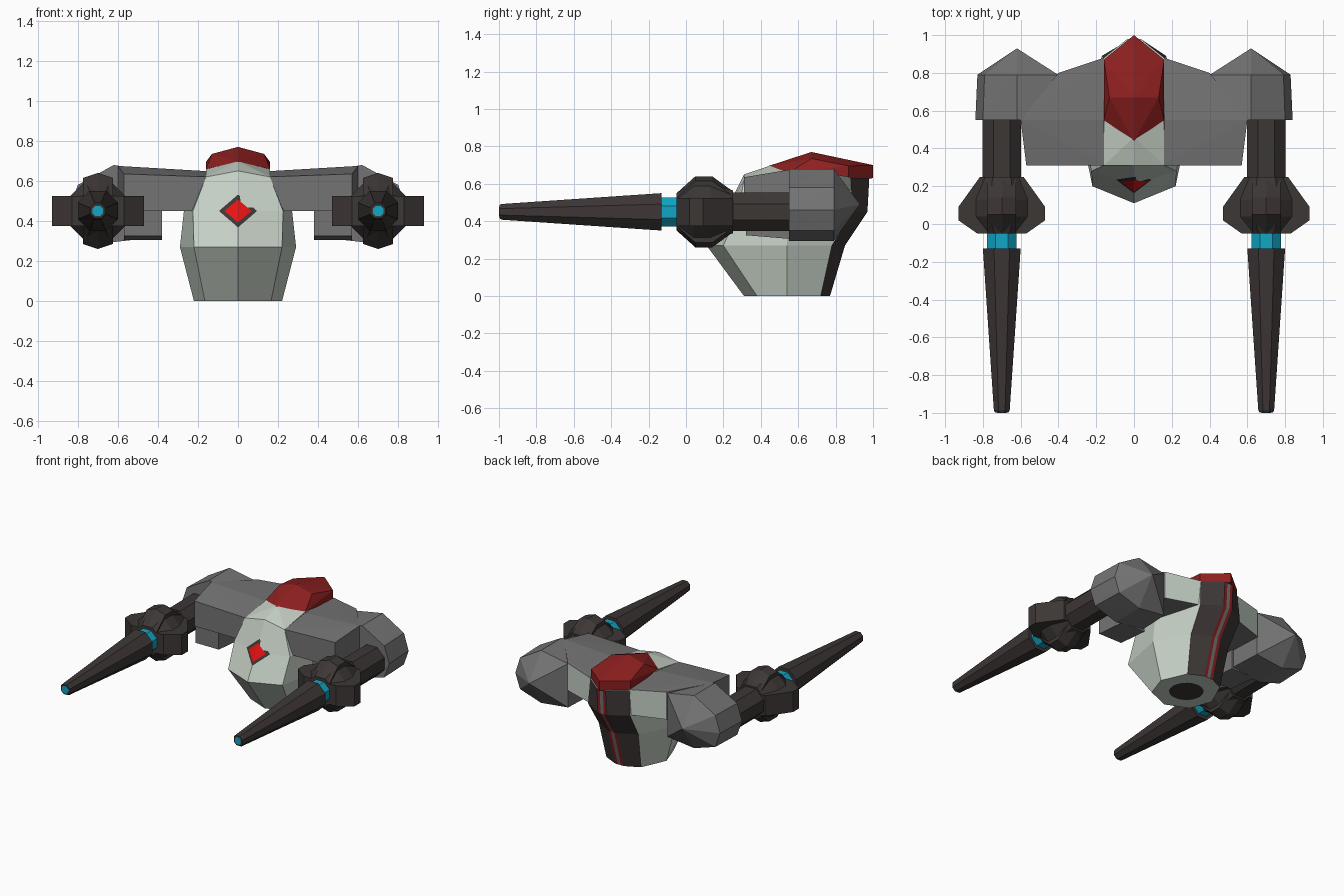
import bpy, bmesh, math

if "Cube" in bpy.data.objects:
    bpy.data.objects.remove(bpy.data.objects["Cube"])

def mat(name, r, g, b):
    m = bpy.data.materials.new(name)
    m.diffuse_color = (r, g, b, 1)
    m.use_nodes = True
    m.node_tree.nodes["Principled BSDF"].inputs["Base Color"].default_value = m.diffuse_color
    return m

LIGHT = mat("pale_grey_green", 0.56, 0.63, 0.56)
GREY = mat("mid_grey", 0.175, 0.175, 0.175)
DARK = mat("charcoal", 0.046, 0.038, 0.036)
RED = mat("deep_red", 0.27, 0.014, 0.014)
EYE = mat("bright_red", 0.80, 0.006, 0.006)
CYAN = mat("cyan", 0.006, 0.38, 0.56)

def finish(name, bm, mats, normals=True):
    if normals:
        bmesh.ops.recalc_face_normals(bm, faces=bm.faces[:])
    me = bpy.data.meshes.new(name)
    bm.to_mesh(me)
    bm.free()
    for m in mats:
        me.materials.append(m)
    ob = bpy.data.objects.new(name, me)
    bpy.context.collection.objects.link(ob)
    return ob

def hull(name, pts, *mats, rule=None):
    """Convex solid through the given points."""
    bm = bmesh.new()
    for p in set(pts):
        bm.verts.new(p)
    bmesh.ops.convex_hull(bm, input=bm.verts[:])
    bmesh.ops.recalc_face_normals(bm, faces=bm.faces[:])
    bm.normal_update()
    if rule:
        for f in bm.faces:
            f.material_index = rule(f)
    return finish(name, bm, mats)

def loft(name, rings, mats, seg_mats=None):
    """Skin a list of equal-length rings and cap both ends."""
    bm = bmesh.new()
    vr = [[bm.verts.new(p) for p in r] for r in rings]
    n = len(vr[0])
    for a, b in zip(vr, vr[1:]):
        for i in range(n):
            j = (i + 1) % n
            f = bm.faces.new((a[i], a[j], b[j], b[i]))
            if seg_mats:
                f.material_index = seg_mats[i]
    bm.faces.new(vr[0])
    bm.faces.new(vr[-1])
    return finish(name, bm, mats)

def tube(name, cx, cz, profile, m):
    """Eight-sided tube along y; profile is (y, apothem)."""
    rings = []
    for y, r in profile:
        R = r / math.cos(math.pi / 8)
        rings.append([(cx + R * math.cos((k + .5) * math.pi / 4), y,
                       cz + R * math.sin((k + .5) * math.pi / 4)) for k in range(8)])
    return loft(name, rings, [m])

def both(pts):
    return pts + [(-x, y, z) for x, y, z in pts]

# torso: half rings from front centre round to the back stripe
half_rings = [
    [(0, .31, 0), (.165, .38, 0), (.22, .54, 0), (.14, .72, 0), (.035, .77, 0), (.013, .77, 0)],
    [(0, .11, .27), (.22, .20, .27), (.29, .54, .27), (.16, .78, .27), (.035, .85, .27), (.013, .85, .27)],
    [(0, .21, .45), (.225, .28, .45), (.27, .54, .45), (.17, .89, .45), (.035, .97, .45), (.013, .97, .45)],
    [(0, .31, .65), (.16, .31, .62), (.16, .55, .65), (.16, .88, .63), (.035, .98, .63), (.013, .98, .63)],
]
rings = [h + [(-x, y, z) for x, y, z in h[:0:-1]] for h in half_rings]
loft("torso", rings, [LIGHT, DARK, RED, GREY], [0, 0, 0, 1, 2, 3, 2, 1, 0, 0, 0])

# sloped collar in front of the crown
hull("collar", both([(0, .31, .65), (.16, .31, .62), (.16, .56, .66), (0, .46, .70),
                     (0, .7, .70), (.15, .7, .62)]), LIGHT)

# red crown
hull("crown", both([(0, .44, .695), (.16, .55, .66), (.13, .67, .735), (0, .67, .77),
                    (.16, .87, .695), (0, 1, .70), (0, 1, .63), (.16, .87, .62)]), RED)

# recessed-looking disc under the torso
bm = bmesh.new()
bmesh.ops.create_circle(bm, cap_ends=True, segments=20, radius=.115)
for v in bm.verts:
    v.co.y += .54
    v.co.z -= .002
for f in bm.faces:
    f.normal_flip()
finish("base_port", bm, [DARK], normals=False)

# folded diamond eye lying on the torso's front ridge
def diamond(name, hw, hh, off, m):
    slope = .2 / .38
    y0 = .21 - off
    bm = bmesh.new()
    t, b, l, r = [bm.verts.new(p) for p in (
        (0, y0 + hh * slope, .45 + hh), (0, y0 - hh * slope, .45 - hh),
        (-hw, y0 + hw * .31, .45), (hw, y0 + hw * .31, .45))]
    bm.faces.new((t, l, b))
    bm.faces.new((t, b, r))
    finish(name, bm, [m], normals=False)

diamond("eye_frame", .095, .082, .004, DARK)
diamond("eye_lens", .068, .057, .008, EYE)

pod_section = [(.39, .64), (.62, .68), (.80, .58), (.84, .46), (.80, .35), (.62, .295), (.39, .32)]

for s, side in ((1, "right"), (-1, "left")):
    def sx(pts):
        return [(s * x, y, z) for x, y, z in pts]

    # shoulder bar, pale on its rear face
    hull("shoulder_bar_" + side, sx([
        (.14, .31, .45), (.14, .31, .62), (.57, .31, .45), (.57, .31, .635),
        (.60, .55, .45), (.60, .55, .675), (.14, .55, .648), (.40, .80, .65),
        (.16, .88, .635), (.16, .88, .45), (.40, .80, .45)]),
        GREY, LIGHT, rule=lambda f: int(f.normal.y > .7))
    hull("shoulder_underblock_" + side, sx([
        (x, y, z) for x in (.38, .57) for y, z in ((.32, .46), (.32, .325), (.56, .46), (.56, .305))]), GREY)

    # shoulder pod with a pointed back
    hull("shoulder_pod_" + side, sx(
        [(x, .55, z) for x, z in pod_section] +
        [(.62 + (x - .62) * .95, .79, z) for x, z in pod_section] + [(.62, .93, .49)]), GREY)

    # arm
    cx, cz = s * .70, .45
    tube("upper_arm_" + side, cx, cz, [(.60, .103), (.22, .103)], DARK)
    tube("elbow_core_" + side, cx, cz, [(.25, .115), (.13, .15), (.04, .15), (-.05, .10)], DARK)
    hull("elbow_side_lobes_" + side, [
        (cx + d * w, y, cz + z) for d in (-1, 1) for z in (-.075, .075)
        for y, w in ((.25, .115), (.09, .23), (.02, .23), (-.05, .13))], DARK)
    hull("elbow_top_lobes_" + side, [
        (cx + x, y, cz + d * (h - drop)) for d in (-1, 1)
        for x, drop in ((-.075, .025), (0, 0), (.075, .025))
        for y, h in ((.25, .11), (.14, .19), (.05, .19), (-.05, .10))], DARK)
    tube("glow_band_" + side, cx, cz, [(-.03, .078), (-.15, .078)], CYAN)
    tube("barrel_" + side, cx, cz, [(-.13, .10), (-.985, .042), (-.997, .036)], DARK)
    tube("muzzle_glow_" + side, cx, cz, [(-.99, .026), (-1.0, .026)], CYAN)
